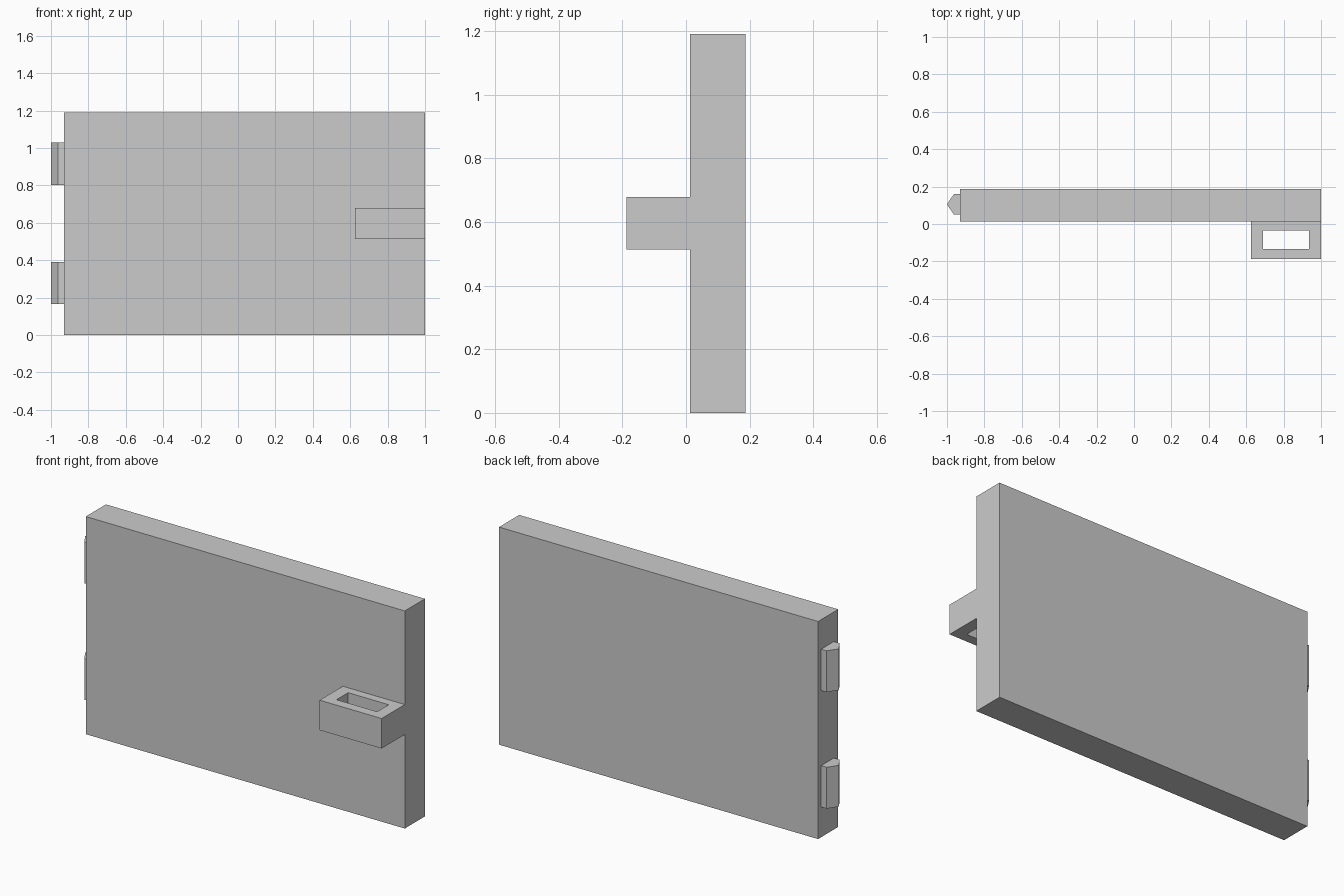
import bpy
import bmesh

cube = bpy.data.objects.get("Cube")
if cube:
    bpy.data.objects.remove(cube, do_unlink=True)

grey = bpy.data.materials.new("plain grey")
grey.use_nodes = True
colour = (0.6, 0.6, 0.6, 1)
grey.diffuse_color = colour
grey.node_tree.nodes["Principled BSDF"].inputs["Base Color"].default_value = colour


def finish(name, bm):
    bmesh.ops.recalc_face_normals(bm, faces=bm.faces)
    mesh = bpy.data.meshes.new(name)
    bm.to_mesh(mesh)
    bm.free()
    mesh.materials.append(grey)
    obj = bpy.data.objects.new(name, mesh)
    bpy.context.collection.objects.link(obj)
    return obj


def rectangle(x0, x1, y0, y1):
    return [(x0, y0), (x1, y0), (x1, y1), (x0, y1)]


def prism(name, outline, z0, z1):
    """Extrude a plan outline from z0 up to z1."""
    bm = bmesh.new()
    face = bm.faces.new([bm.verts.new((x, y, z0)) for x, y in outline])
    top = bmesh.ops.extrude_face_region(bm, geom=[face])["geom"]
    verts = [v for v in top if isinstance(v, bmesh.types.BMVert)]
    bmesh.ops.translate(bm, verts=verts, vec=(0, 0, z1 - z0))
    return finish(name, bm)


def rectangular_ring(name, outer, inner, z0, z1):
    """Build a closed frame with a vertical slot through it."""
    bm = bmesh.new()
    rings = [[bm.verts.new((x, y, z)) for x, y in loop]
             for loop, z in ((outer, z0), (outer, z1), (inner, z1), (inner, z0))]
    for ring, following in zip(rings, rings[1:] + rings[:1]):
        for i in range(len(ring)):
            j = (i + 1) % len(ring)
            bm.faces.new((ring[i], ring[j], following[j], following[i]))
    return finish(name, bm)


# Door slab
prism("door_panel", rectangle(-0.93, 1, 0.013, 0.187), 0, 1.19)

# Slotted handle at the free edge
rectangular_ring("handle", rectangle(0.625, 1, -0.187, 0.013),
                 rectangle(0.69, 0.936, -0.134, -0.034), 0.514, 0.678)

# Pointed hinge blocks on the opposite edge
hinge_outline = [(-0.93, 0.05), (-0.93, 0.16), (-0.963, 0.16),
                 (-1, 0.105), (-0.963, 0.05)]
for name, base in (("lower_hinge", 0.165), ("upper_hinge", 0.802)):
    prism(name, hinge_outline, base, base + 0.226)
